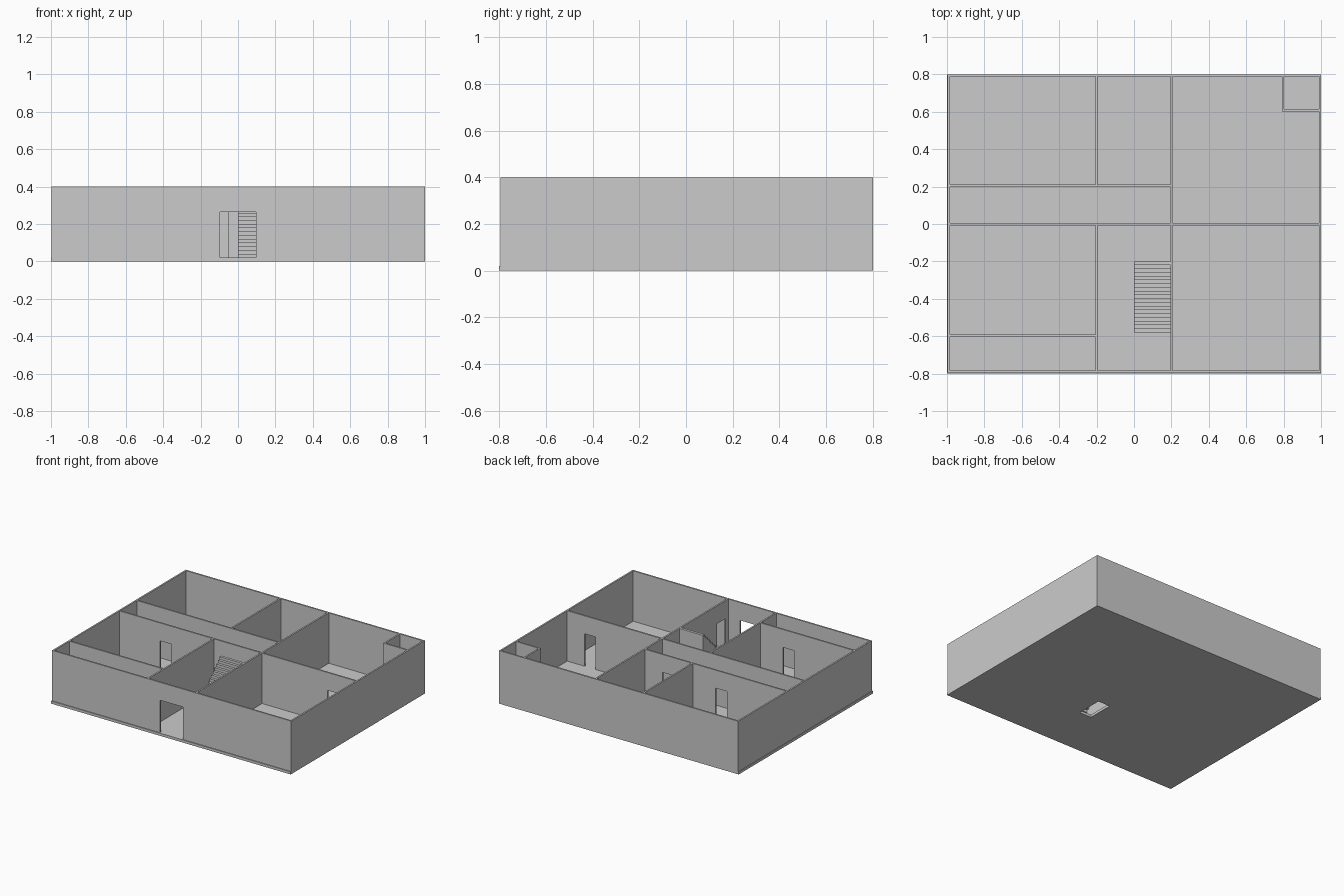
import bpy, bmesh

if "Cube" in bpy.data.objects:
    bpy.data.objects.remove(bpy.data.objects["Cube"])

FLOOR, TOP, DOOR_TOP, T = 0.02, 0.4, 0.265, 0.012


def prism(name, outline, axis, lo, hi, open_bottom=False):
    """Extrude an outline given as (run, z) points. axis is the run direction."""
    bm = bmesh.new()
    put = (lambda r, d, z: (r, d, z)) if axis == 'x' else (lambda r, d, z: (d, r, z))
    face = bm.faces.new([bm.verts.new(put(r, lo, z)) for r, z in outline])
    ext = bmesh.ops.extrude_face_region(bm, geom=[face], use_keep_orig=True)
    for v in ext['geom']:
        if isinstance(v, bmesh.types.BMVert):
            v.co = put(v.co.x if axis == 'x' else v.co.y, hi, v.co.z)
    bmesh.ops.recalc_face_normals(bm, faces=bm.faces[:])
    if open_bottom:
        low = [f for f in bm.faces if all(abs(v.co.z - FLOOR) < 1e-5 for v in f.verts)]
        bmesh.ops.delete(bm, geom=low, context='FACES')
    me = bpy.data.meshes.new(name)
    bm.to_mesh(me)
    bm.free()
    ob = bpy.data.objects.new(name, me)
    bpy.context.collection.objects.link(ob)
    return ob


def wall(name, axis, pos, a, b, doors=()):
    """Wall running from a to b, starting at pos, with doorways down to the floor."""
    pts = [(a, FLOOR)]
    for d0, d1 in doors:
        pts += [(d0, FLOOR), (d0, DOOR_TOP), (d1, DOOR_TOP), (d1, FLOOR)]
    pts += [(b, FLOOR), (b, TOP), (a, TOP)]
    return prism(name, pts, axis, pos, pos + T)


def box(name, x0, x1, y0, y1, z0, z1):
    return prism(name, [(x0, z0), (x1, z0), (x1, z1), (x0, z1)], 'x', y0, y1)


# floor slab with the opening under the stairs
slab = box("floor_slab", -1, 1, -0.8, 0.8, 0, FLOOR)
cutter = box("opening_cutter", 0.05, 0.15, -0.4, -0.2, -0.05, 0.1)
cutter.hide_render = True
cutter.hide_viewport = True
mod = slab.modifiers.new("opening", 'BOOLEAN')
mod.operation = 'DIFFERENCE'
mod.solver = 'EXACT'
mod.object = cutter

# outer walls, set in slightly at the front and left
L, R, F, B = -0.996, 1 - T, -0.794, 0.8 - T
wall("front_wall", 'x', F, L, 1, [(-0.095, 0.095)])
wall("back_wall", 'x', B, L, 1)
wall("left_wall", 'y', L, F + T, B)
wall("right_wall", 'y', R, F + T, B)

# lengthwise inner walls
XL, XR = -0.206, 0.194
wall("middle_wall", 'x', -0.007, L + T, R,
     [(-0.645, -0.55), (-0.047, 0.047), (0.75, 0.843)])
wall("corridor_wall", 'x', 0.199, L + T, XR, [(-0.488, -0.395), (-0.047, 0.047)])
wall("storage_wall", 'x', -0.604, L + T, XL, [(-0.488, -0.395)])

# crosswise inner walls
wall("hall_left_wall", 'y', XL, F + T, -0.007)
wall("hall_right_wall", 'y', XR, F + T, -0.007, [(-0.745, -0.645)])
wall("back_left_divider", 'y', XL, 0.199 + T, B)
wall("back_right_divider", 'y', XR, -0.007 + T, B)

# corner closet
wall("closet_side", 'y', 0.79, 0.602, B)
wall("closet_front", 'x', 0.602, 0.79 + T, R, [(0.85, 0.945)])

# stairs rising toward the back
STEPS, S = 19, 0.02
profile = [(-0.58, FLOOR)]
for i in range(STEPS):
    y, z = -0.58 + i * S, FLOOR + (i + 1) * S
    profile += [(y, z), (y + S, z)]
profile.append((-0.2, FLOOR))
prism("stairs", profile, 'y', 0.0, XR, open_bottom=True)
